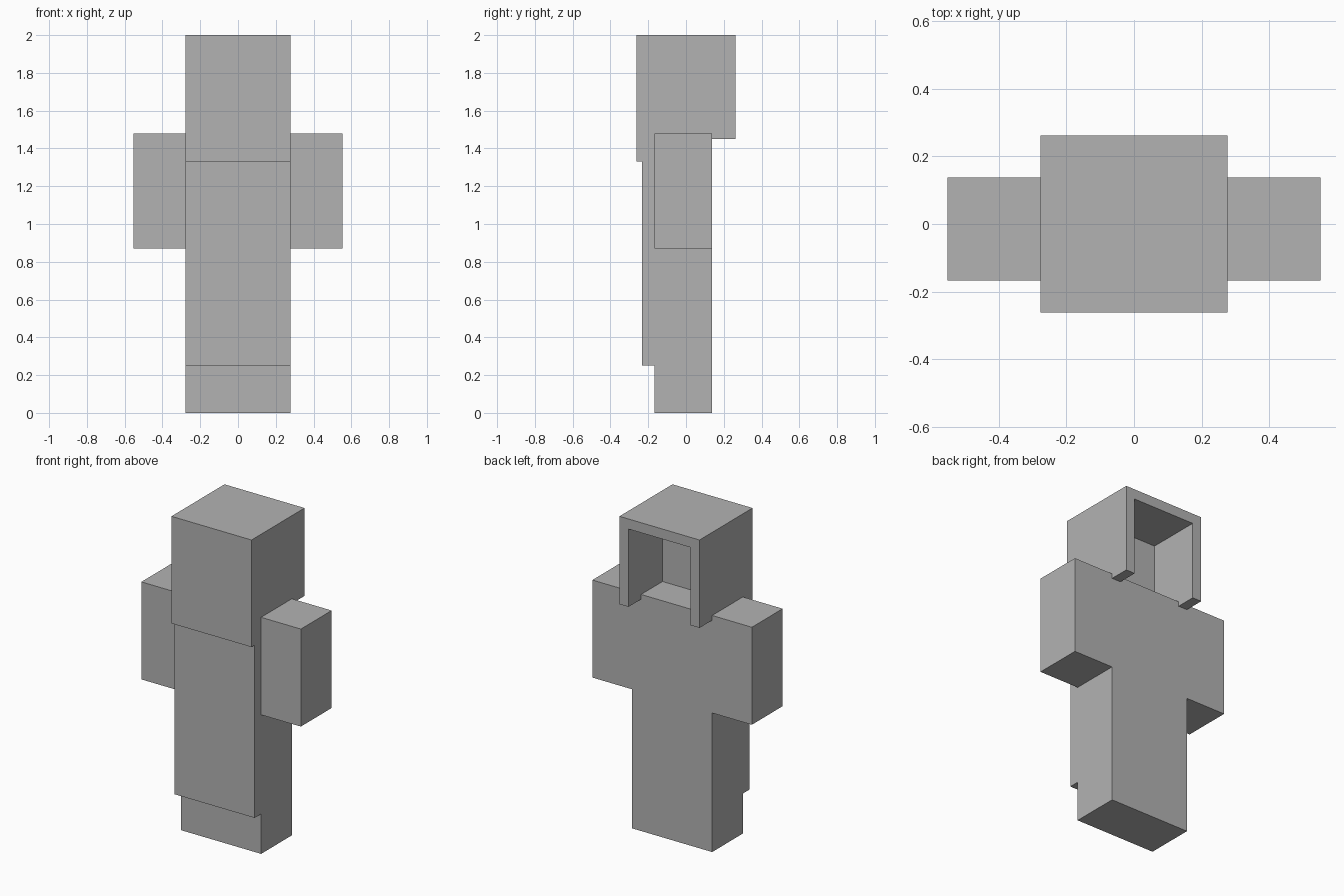
import bpy
import bmesh

cube = bpy.data.objects.get("Cube")
if cube:
    bpy.data.objects.remove(cube, do_unlink=True)

grey = bpy.data.materials.new("plain grey")
grey.use_nodes = True
COLOUR = (0.45, 0.45, 0.45, 1)
grey.diffuse_color = COLOUR
grey.node_tree.nodes["Principled BSDF"].inputs["Base Color"].default_value = COLOUR

# Shared measurements
HALF = 0.277                      # half width of head and body
INNER = 0.215                     # half width of the hollow in the head
ARM = 0.552                       # outer reach of the arms
HEAD_FRONT, HEAD_BACK, HOLLOW = -0.262, 0.262, -0.075
PANEL, FRONT, BACK = -0.232, -0.167, 0.137
SHOULDER, TOP = 1.48, 2.0


def prism(name, profile, x0, x1):
    """Extrude a side profile of (y, z) points from x0 to x1."""
    bm = bmesh.new()
    face = bm.faces.new([bm.verts.new((x0, y, z)) for y, z in profile])
    extruded = bmesh.ops.extrude_face_region(bm, geom=[face])["geom"]
    moved = [v for v in extruded if isinstance(v, bmesh.types.BMVert)]
    bmesh.ops.translate(bm, verts=moved, vec=(x1 - x0, 0, 0))
    bmesh.ops.recalc_face_normals(bm, faces=bm.faces)
    mesh = bpy.data.meshes.new(name)
    bm.to_mesh(mesh)
    bm.free()
    mesh.materials.append(grey)
    obj = bpy.data.objects.new(name, mesh)
    bpy.context.collection.objects.link(obj)
    return obj


def rect(y0, y1, z0, z1):
    return [(y0, z0), (y1, z0), (y1, z1), (y0, z1)]


# Body with the raised front panel ending above the feet
prism("body", [(FRONT, 0), (BACK, 0), (BACK, SHOULDER), (PANEL, SHOULDER),
               (PANEL, 0.25), (FRONT, 0.25)], -HALF, HALF)

# Head front, overhanging the panel
prism("head_front", [(HEAD_FRONT, 1.33), (PANEL, 1.33), (PANEL, SHOULDER),
                     (HOLLOW, SHOULDER), (HOLLOW, TOP), (HEAD_FRONT, TOP)],
      -HALF, HALF)

# Roof over the hollow back of the head
prism("head_roof", rect(HOLLOW, HEAD_BACK, 1.937, TOP), -INNER, INNER)

# Head side walls and arms, one pair each
wall = [(HOLLOW, SHOULDER), (BACK, SHOULDER), (BACK, 1.45),
        (HEAD_BACK, 1.45), (HEAD_BACK, TOP), (HOLLOW, TOP)]
for side, s in (("left", 1), ("right", -1)):
    prism(side + "_head_wall", wall, s * INNER, s * HALF)
    prism(side + "_arm", rect(FRONT, BACK, 0.87, SHOULDER), s * HALF, s * ARM)
